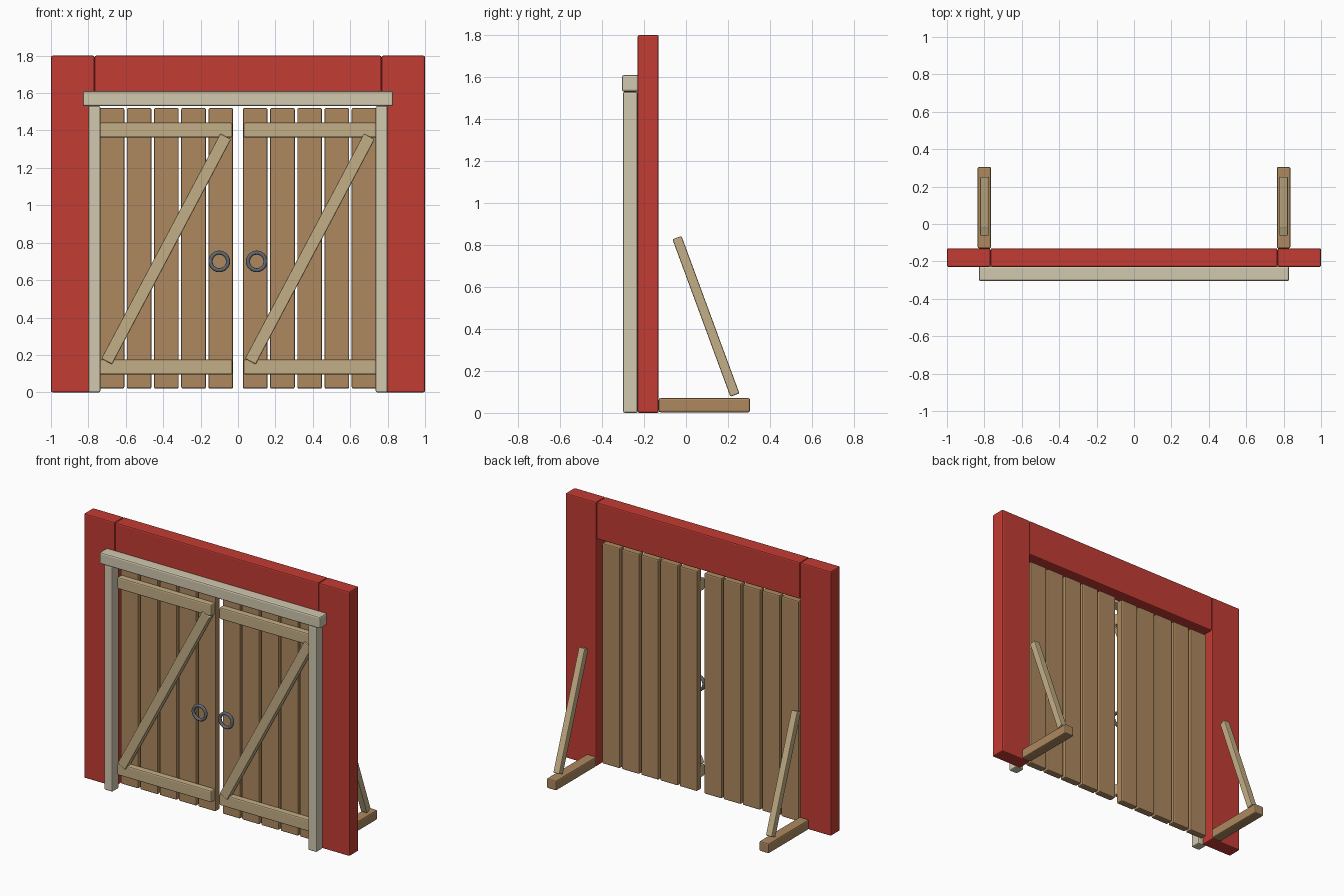
import bpy, math
from mathutils import Vector

if "Cube" in bpy.data.objects:
    bpy.data.objects.remove(bpy.data.objects["Cube"])


def material(name, r, g, b):
    m = bpy.data.materials.new(name)
    m.diffuse_color = (r, g, b, 1)
    m.use_nodes = True
    m.node_tree.nodes["Principled BSDF"].inputs["Base Color"].default_value = m.diffuse_color
    return m


RED = material("red_paint", 0.54, 0.045, 0.033)
PLANK = material("plank_wood", 0.42, 0.25, 0.115)
BATTEN = material("light_wood", 0.55, 0.43, 0.24)
TRIM = material("cream_trim", 0.64, 0.58, 0.43)
IRON = material("iron", 0.12, 0.14, 0.16)


def box(name, x, y, z, mat, bevel=0.008):
    """Bevelled box given (min, max) on each axis."""
    bpy.ops.mesh.primitive_cube_add(size=1, location=[(a + b) / 2 for a, b in (x, y, z)])
    ob = bpy.context.object
    ob.name = name
    ob.scale = [b - a for a, b in (x, y, z)]
    bpy.ops.object.transform_apply(location=False, rotation=False, scale=True)
    mod = ob.modifiers.new("bevel", "BEVEL")
    mod.width, mod.segments = bevel, 2
    ob.data.materials.append(mat)
    return ob


def beam(name, a, b, wide, deep, mat):
    """Bevelled bar running from a to b; deep is measured along y or z-up track."""
    a, b = Vector(a), Vector(b)
    h = (b - a).length / 2
    ob = box(name, (-wide / 2, wide / 2), (-deep / 2, deep / 2), (-h, h), mat, 0.006)
    d = (b - a).normalized()
    # bars lie either in the xz plane or in the yz plane
    if abs(d.x) > abs(d.y):
        ob.rotation_euler = (0, math.atan2(d.x, d.z), 0)
    else:
        ob.rotation_euler = (-math.atan2(d.y, d.z), 0, 0)
    ob.location = (a + b) / 2
    return ob


def span(s, a, b):
    return tuple(sorted((s * a, s * b)))


# painted wall header and lintel trim
box("wall_header", (-0.766, 0.766), (-0.23, -0.13), (1.55, 1.80), RED)
box("lintel_trim", (-0.83, 0.83), (-0.305, -0.225), (1.53, 1.61), TRIM, 0.01)

for s, side in ((-1, "left"), (1, "right")):
    # wall side and door jamb
    box(f"wall_side_{side}", span(s, 0.768, 1.0), (-0.23, -0.13), (0, 1.80), RED)
    box(f"jamb_trim_{side}", span(s, 0.736, 0.80), (-0.30, -0.23), (0, 1.53), TRIM)

    # door planks
    for i in range(5):
        c = 0.092 + 0.1455 * i
        box(f"door_plank_{side}_{i + 1}", span(s, c - 0.066, c + 0.066),
            (-0.205, -0.155), (0.02, 1.52), PLANK)

    # door rails
    for z, level in ((0.095, "bottom"), (1.362, "top")):
        box(f"door_rail_{side}_{level}", span(s, 0.03, 0.738),
            (-0.245, -0.20), (z, z + 0.08), BATTEN)

    # diagonal brace, leaning the same way on both doors
    x = s * 0.384
    beam(f"door_brace_{side}", (x - 0.318, -0.232, 0.165), (x + 0.318, -0.232, 1.368),
         0.065, 0.045, BATTEN)

    # ring handle
    bpy.ops.mesh.primitive_torus_add(location=(s * 0.10, -0.27, 0.70),
                                     rotation=(math.pi / 2, 0, 0),
                                     major_radius=0.047, minor_radius=0.011,
                                     major_segments=24, minor_segments=8)
    ring = bpy.context.object
    ring.name = f"ring_handle_{side}"
    ring.data.materials.append(IRON)
    bpy.ops.object.shade_smooth()

    # rear foot and prop
    box(f"support_foot_{side}", span(s, 0.764, 0.836), (-0.13, 0.305), (0.003, 0.07), PLANK)
    beam(f"support_prop_{side}", (s * 0.80, 0.233, 0.085), (s * 0.80, -0.043, 0.835),
         0.046, 0.046, BATTEN)
